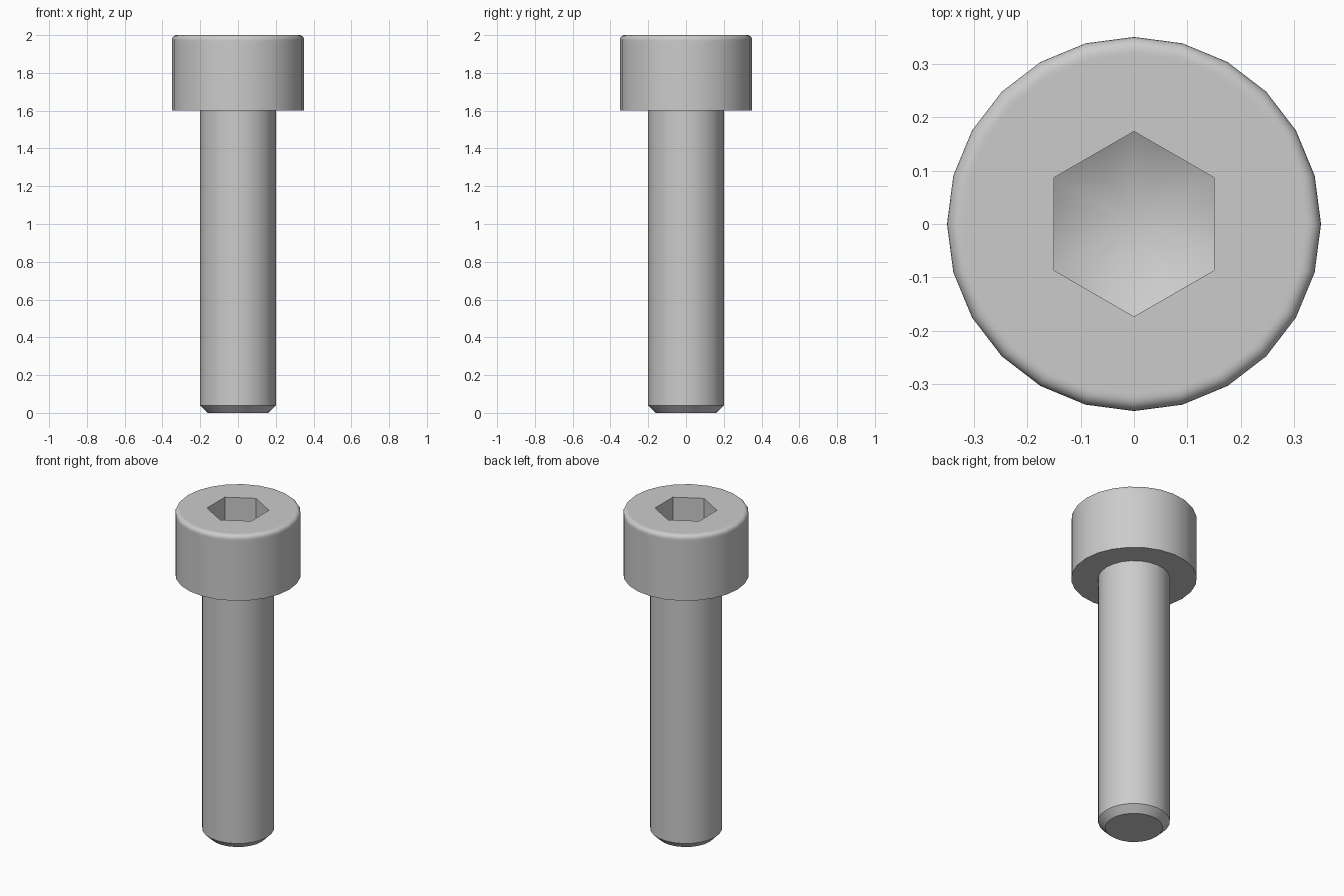
import bpy
import bmesh
from math import sin, cos, tan, radians

SIDES = 24
HEX_APOTHEM = 0.15

cube = bpy.data.objects.get("Cube")
if cube:
    bpy.data.objects.remove(cube, do_unlink=True)

steel = bpy.data.materials.new("light_grey_steel")
steel.use_nodes = True
grey = (0.6, 0.6, 0.6, 1.0)
steel.diffuse_color = grey
steel.node_tree.nodes["Principled BSDF"].inputs["Base Color"].default_value = grey


def circle(radius, z):
    """Ring of points on a circle."""
    angles = [radians(360 * i / SIDES) for i in range(SIDES)]
    return [(radius * cos(a), radius * sin(a), z) for a in angles]


def hexagon(z_at_radius):
    """Ring of points on the socket hexagon, with corners on the y axis."""
    ring = []
    for i in range(SIDES):
        deg = 360 * i / SIDES
        r = HEX_APOTHEM / cos(radians((deg + 30) % 60 - 30))
        a = radians(deg)
        ring.append((r * cos(a), r * sin(a), z_at_radius(r)))
    return ring


def skin(name, rings, start_tip=None, end_tip=None):
    """Join rings with quads and close either end with a fan to a tip."""
    bm = bmesh.new()
    loops = [[bm.verts.new(p) for p in ring] for ring in rings]
    for low, high in zip(loops, loops[1:]):
        for i in range(SIDES):
            j = (i + 1) % SIDES
            bm.faces.new((low[i], low[j], high[j], high[i]))
    for tip, loop, step in ((start_tip, loops[0], -1), (end_tip, loops[-1], 1)):
        if tip is not None:
            centre = bm.verts.new((0, 0, tip))
            for i in range(SIDES):
                pair = (loop[i], loop[(i + 1) % SIDES])[::step]
                bm.faces.new((*pair, centre))
    mesh = bpy.data.meshes.new(name)
    bm.to_mesh(mesh)
    bm.free()
    mesh.materials.append(steel)
    obj = bpy.data.objects.new(name, mesh)
    bpy.context.collection.objects.link(obj)
    bpy.ops.object.select_all(action='DESELECT')
    obj.select_set(True)
    bpy.context.view_layer.objects.active = obj
    bpy.ops.object.shade_smooth_by_angle(angle=radians(32))
    return obj


# Shank with a chamfered tip; its top meets the open underside of the head
skin("shank",
     [circle(0.16, 0), circle(0.2, 0.04), circle(0.2, 1.6)],
     start_tip=0)

# Head: underside, wall, rounded rim, flat top, hex socket with a conical floor
fillet = 0.025
rim = [circle(0.35 - fillet + fillet * cos(radians(a)),
              2 - fillet + fillet * sin(radians(a)))
       for a in range(0, 91, 18)]
slope = tan(radians(30))
apex = 1.7
skin("socket_head",
     [circle(0.2, 1.6), circle(0.35, 1.6), circle(0.35, 1.965), *rim,
      circle(0.318, 2), hexagon(lambda r: 2),
      hexagon(lambda r: apex + r * slope)],
     end_tip=apex)
